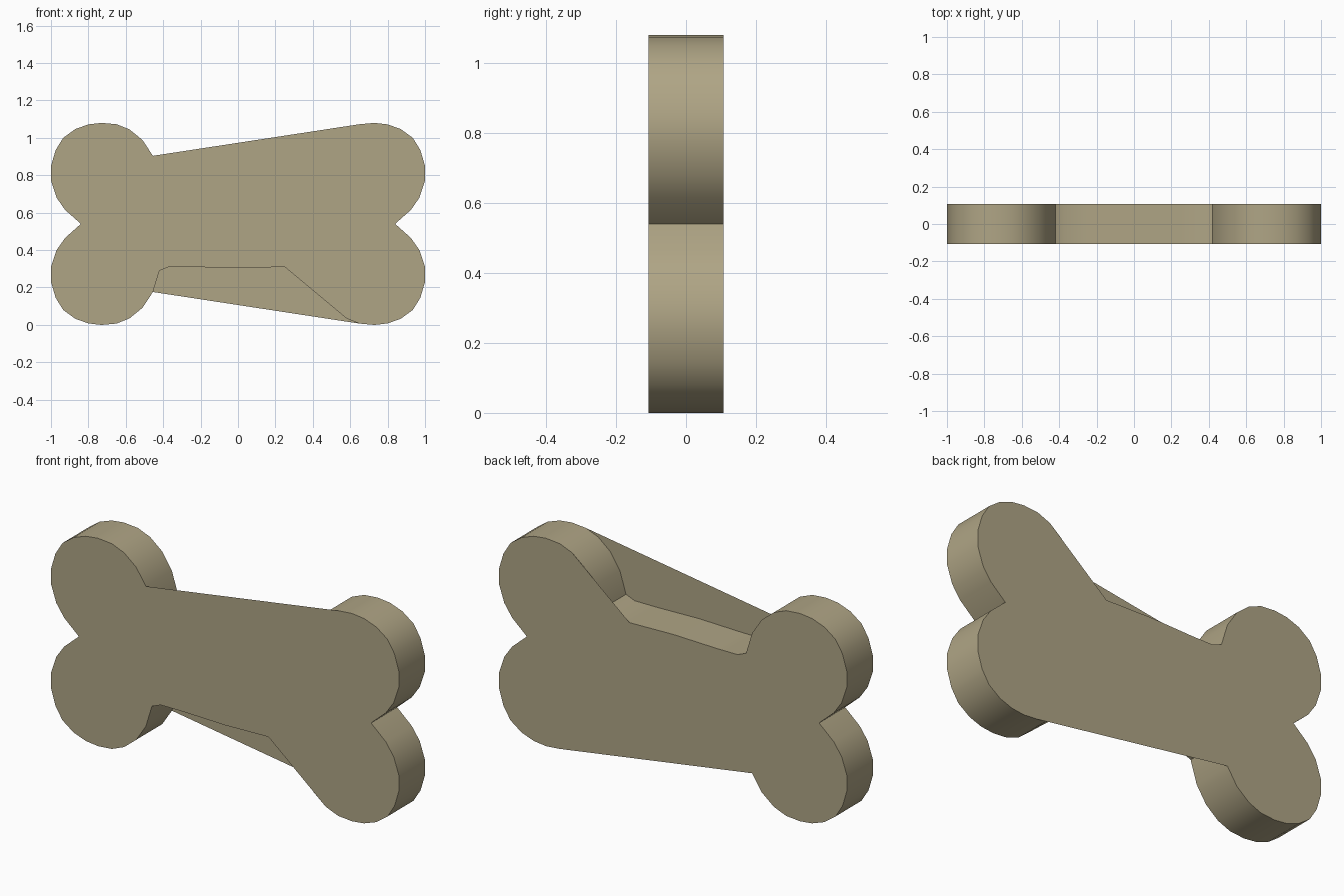
import bpy, bmesh, math

cube = bpy.data.objects.get("Cube")
if cube:
    bpy.data.objects.remove(cube, do_unlink=True)

HEIGHT, HALF_DEPTH = 1.08, 0.107

# Quarter outline: end notch, round lobe, shank middle
QUARTER = [(-0.84, 0.54), (-0.92, 0.465), (-0.965, 0.4), (-0.995, 0.31),
           (-0.995, 0.23), (-0.97, 0.145), (-0.93, 0.08), (-0.87, 0.033),
           (-0.8, 0.008), (-0.73, 0), (-0.65, 0.007), (-0.58, 0.035),
           (-0.51, 0.092), (-0.455, 0.176), (-0.42, 0.29), (-0.37, 0.31),
           (-0.25, 0.31), (0, 0.304)]
QUARTER = [(max(-1, x * 1.005) if x < -0.9 else x, z) for x, z in QUARTER]

# Mirror to the full outline, counterclockwise from the front
bottom = QUARTER + [(-x, z) for x, z in QUARTER[-2::-1]]
top = [(x, HEIGHT - z) for x, z in bottom[-2:0:-1]]
outline = bottom + top


def in_front_cap(x, z):
    """The front panel bridges the upper shank and cuts the lower right corner."""
    if z > HEIGHT / 2:
        shank = -0.45 < x < 0.64 and z < HEIGHT - 0.02
        return not shank
    return not (0.3 < x < 0.56 and z > 0.06 and z < 0.32)


def in_back_cap(x, z):
    return in_front_cap(x, HEIGHT - z)


bm = bmesh.new()
front = [bm.verts.new((x, -HALF_DEPTH, z)) for x, z in outline]
back = [bm.verts.new((x, HALF_DEPTH, z)) for x, z in outline]

# Side wall
count = len(outline)
for i in range(count):
    j = (i + 1) % count
    bm.faces.new((front[i], back[i], back[j], front[j]))

# Front and back panels
bm.faces.new([v for v in front if in_front_cap(v.co.x, v.co.z)])
bm.faces.new([v for v in reversed(back) if in_back_cap(v.co.x, v.co.z)])

mesh = bpy.data.meshes.new("bone")
bm.to_mesh(mesh)
bm.free()
bone = bpy.data.objects.new("bone", mesh)
bpy.context.collection.objects.link(bone)

# Colour
tan = bpy.data.materials.new("bone_tan")
tan.use_nodes = True
colour = (0.43, 0.375, 0.235, 1)
tan.diffuse_color = colour
tan.node_tree.nodes["Principled BSDF"].inputs["Base Color"].default_value = colour
mesh.materials.append(tan)

# Smooth lobes with sharp panel edges
bpy.ops.object.select_all(action='DESELECT')
bone.select_set(True)
bpy.context.view_layer.objects.active = bone
bpy.ops.object.shade_smooth_by_angle(angle=math.radians(35))
